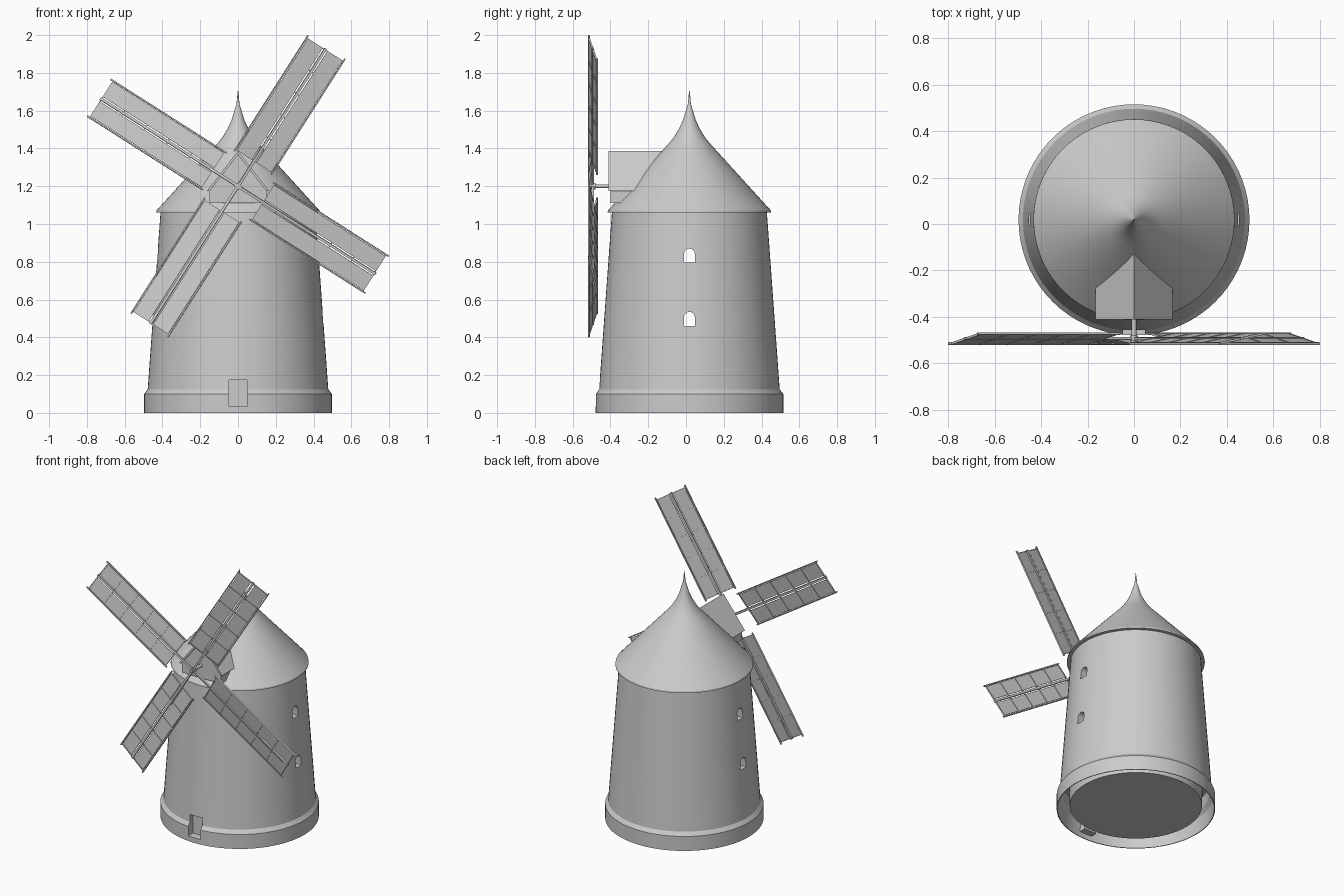
import bpy, bmesh
from math import radians, sin, cos, pi
from mathutils import Matrix, Vector

if "Cube" in bpy.data.objects:
    bpy.data.objects.remove(bpy.data.objects["Cube"])

CY = 0.018          # tower axis
HUB = Vector((0, -0.493, 1.2))


def finish(name, bm, smooth=False, normals=True):
    if normals:
        bmesh.ops.recalc_face_normals(bm, faces=bm.faces)
    me = bpy.data.meshes.new(name)
    bm.to_mesh(me)
    bm.free()
    ob = bpy.data.objects.new(name, me)
    bpy.context.collection.objects.link(ob)
    if smooth:
        select(ob)
        bpy.ops.object.shade_smooth_by_angle(angle=radians(25))
    return ob


def select(ob):
    bpy.ops.object.select_all(action='DESELECT')
    ob.select_set(True)
    bpy.context.view_layer.objects.active = ob


def lathe(name, profile, closed=False, steps=72, smooth=True):
    bm = bmesh.new()
    vs = [bm.verts.new((r, CY, z)) for r, z in profile]
    es = [bm.edges.new(p) for p in zip(vs, vs[1:])]
    bmesh.ops.spin(bm, geom=vs + es, cent=(0, CY, 0), axis=(0, 0, 1),
                   angle=2 * pi, steps=steps)
    bmesh.ops.remove_doubles(bm, verts=bm.verts, dist=1e-5)
    return finish(name, bm, smooth)


def prism(name, pts, direction):
    bm = bmesh.new()
    f = bm.faces.new([bm.verts.new(p) for p in pts])
    ret = bmesh.ops.extrude_face_region(bm, geom=[f], use_keep_orig=True)
    bmesh.ops.translate(bm, vec=direction,
                        verts=[g for g in ret['geom'] if isinstance(g, bmesh.types.BMVert)])
    return finish(name, bm)


def box(bm, lo, hi):
    lo, hi = Vector(lo), Vector(hi)
    m = Matrix.Translation((lo + hi) / 2) @ Matrix.Diagonal((*(hi - lo), 1))
    bmesh.ops.create_cube(bm, size=1, matrix=m)


def cut(target, cutter):
    mod = target.modifiers.new("cut", 'BOOLEAN')
    mod.operation, mod.solver, mod.object = 'DIFFERENCE', 'EXACT', cutter
    select(target)
    bpy.ops.object.modifier_apply(modifier=mod.name)
    bpy.data.objects.remove(cutter)


# Tower: outer wall with plinth, open slot below, inner room with a floor
tower = lathe("tower", [
    (0, 0.025), (0.415, 0.025), (0.42, 0.2), (0.462, 0.2), (0.468, 0.13),
    (0.487, 0.1), (0.492, 0), (0.497, 0), (0.497, 0.1), (0.478, 0.125),
    (0.41, 1.065), (0.375, 1.065), (0.405, 0.035), (0, 0.035)], smooth=False)

# Arched windows, cut through both side walls
for z in (0.46, 0.795):
    w = 0.029
    arch = [(-0.7, CY - w, z), (-0.7, CY + w, z)]
    arch += [(-0.7, CY + w * cos(a), z + 0.046 + w * sin(a))
             for a in (i * pi / 8 for i in range(9))]
    cut(tower, prism("window_cutter", arch, (1.4, 0, 0)))

# Doorway opening and its niche
bm = bmesh.new()
box(bm, (-0.047, -0.6, 0.035), (0.047, -0.425, 0.175))
cut(tower, finish("door_cutter", bm))
select(tower)
bpy.ops.object.shade_smooth_by_angle(angle=radians(25))

side = [(-0.477, 0.035), (-0.425, 0.035), (-0.425, 0.175),
        (-0.456, 0.175), (-0.459, 0.125), (-0.477, 0.1)]
bm = bmesh.new()
left, right = [[bm.verts.new((x, y, z)) for y, z in side] for x in (-0.047, 0.047)]
bm.faces.new(left)
bm.faces.new(right[::-1])
for i in range(3):
    bm.faces.new((left[i + 1], left[i], right[i], right[i + 1]))
finish("door_niche", bm, normals=False)

# Pointed roof with flared needle tip
lathe("roof", [
    (0.37, 1.062), (0.433, 1.062), (0.431, 1.072), (0.115, 1.42), (0.082, 1.46),
    (0.055, 1.505), (0.034, 1.55), (0.019, 1.6), (0.008, 1.635), (0.004, 1.68),
    (0, 1.715)])

# Dormer holding the sail shaft
prism("dormer_body", [(x, -0.4, z) for x, z in
      ((-0.15, 1.11), (0.15, 1.11), (0.15, 1.18), (0, 1.372), (-0.15, 1.18))],
      (0, 0.25, 0))
prism("dormer_roof", [(x, -0.41, z) for x, z in
      ((0, 1.387), (0.165, 1.175), (0.149, 1.175), (0, 1.366),
       (-0.149, 1.175), (-0.165, 1.175))], (0, 0.29, 0))

# Shaft and hub
bm = bmesh.new()
for r, y0, y1 in ((0.01, -0.51, -0.38), (0.018, -0.503, -0.48)):
    bmesh.ops.create_cone(bm, cap_ends=True, segments=16, radius1=r, radius2=r,
                          depth=y1 - y0,
                          matrix=Matrix.Translation((0, (y0 + y1) / 2, HUB.z))
                          @ Matrix.Rotation(pi / 2, 4, 'X'))
finish("shaft", bm, smooth=True)

# Four pitched lattice sails
for k in range(4):
    bm = bmesh.new()
    box(bm, (0, -0.006, -0.007), (0.865, 0.006, 0.007))                # spar
    for s in (-1, 1):
        v = sorted((s * 0.114, s * 0.121))
        box(bm, (0.146, -0.005, v[0]), (0.873, 0.005, v[1]))           # edge rail
        v = sorted((s * 0.015, s * 0.11))
        box(bm, (0.158, -0.002, v[0]), (0.858, 0.002, v[1]))           # cloth
    for u in (0.16, 0.30, 0.44, 0.58, 0.72, 0.856):
        box(bm, (u - 0.003, -0.005, -0.118), (u + 0.003, 0.005, 0.118))  # cross bar
    sail = finish(f"sail_{k + 1}", bm)
    sail.matrix_world = (Matrix.Translation(HUB)
                         @ Matrix.Rotation(-radians(57.5 + 90 * k), 4, 'Y')
                         @ Matrix.Rotation(radians(10.5), 4, 'X'))
